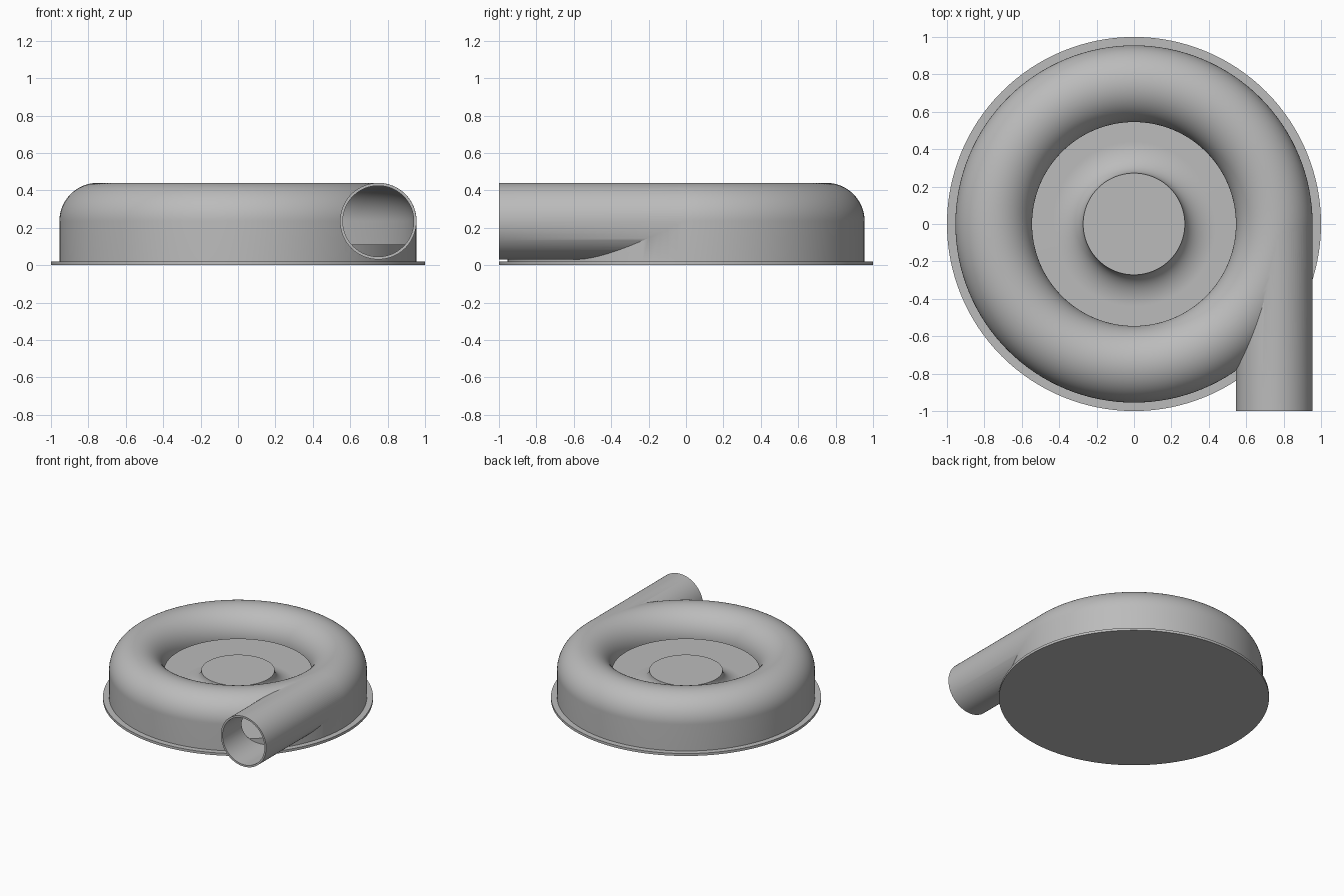
import bpy, bmesh
from math import pi, cos, sin, radians
from mathutils import Matrix, Vector

default = bpy.data.objects.get("Cube")
if default:
    bpy.data.objects.remove(default, do_unlink=True)

grey = bpy.data.materials.new("plain grey")
grey.use_nodes = True
grey.diffuse_color = (0.5, 0.5, 0.5, 1)
grey.node_tree.nodes["Principled BSDF"].inputs["Base Color"].default_value = (0.5, 0.5, 0.5, 1)

RING = 0.75      # radius of the channel centre line
MID = 0.235      # height of the channel centre line
OUTER = 0.205    # outside radius of the channel
INNER = 0.19     # inside radius of the channel
BASE = 0.02      # thickness of the base plate
FLOOR = 0.11     # height of the inner floor


def finish(name, bm):
    bmesh.ops.remove_doubles(bm, verts=bm.verts, dist=0.00005)
    bmesh.ops.recalc_face_normals(bm, faces=bm.faces)
    mesh = bpy.data.meshes.new(name)
    bm.to_mesh(mesh)
    bm.free()
    mesh.materials.append(grey)
    ob = bpy.data.objects.new(name, mesh)
    bpy.context.scene.collection.objects.link(ob)
    return ob


def arc(r, z, rx, rz, start, end, steps=24):
    angles = [radians(start + (end - start) * i / steps) for i in range(steps + 1)]
    return [(r + rx * cos(a), z + rz * sin(a)) for a in angles]


def lathe(name, profile, closed=False, steps=128):
    bm = bmesh.new()
    verts = [bm.verts.new((r, 0, z)) for r, z in profile]
    pairs = list(zip(verts, verts[1:]))
    if closed:
        pairs.append((verts[-1], verts[0]))
    edges = [bm.edges.new(p) for p in pairs]
    bmesh.ops.spin(bm, geom=verts + edges, cent=(0, 0, 0), axis=(0, 0, 1),
                   angle=2 * pi, steps=steps)
    return finish(name, bm)


def pipe(name, radius, y0, y1):
    bm = bmesh.new()
    place = Matrix.Translation(Vector((RING, (y0 + y1) / 2, MID))) @ Matrix.Rotation(pi / 2, 4, 'X')
    bmesh.ops.create_cone(bm, cap_ends=True, segments=96, radius1=radius,
                          radius2=radius, depth=y1 - y0, matrix=place)
    return finish(name, bm)


def activate(ob):
    bpy.ops.object.select_all(action='DESELECT')
    ob.select_set(True)
    bpy.context.view_layer.objects.active = ob


def combine(target, tool, operation):
    activate(target)
    mod = target.modifiers.new("cut", 'BOOLEAN')
    mod.operation = operation
    mod.solver = 'EXACT'
    mod.object = tool
    bpy.ops.object.modifier_apply(modifier=mod.name)
    bpy.data.objects.remove(tool, do_unlink=True)


# Round base plate
base_plate = lathe("base_plate", [(0, 0), (1, 0), (1, BASE), (0, BASE)])

# Inner floor with a flared hub in the middle
rise = MID - FLOOR
hub_floor = lathe("hub_and_floor",
                  [(0, MID)] + arc(0.44, MID, 0.168, rise, 180, 270)
                  + [(0.938, FLOOR), (0.938, BASE), (0, BASE)])

# Ring-shaped housing with a straight outlet pipe, hollowed out
housing = lathe("housing", [(RING - OUTER, BASE), (RING + OUTER, BASE)]
                + arc(RING, MID, OUTER, OUTER, 0, 180, 48), closed=True)
outlet = pipe("outlet", OUTER - 0.0005, -1, 0)
combine(housing, outlet, 'UNION')
hollow = lathe("hollow", [(0.5, 0.01), (RING + INNER, 0.01)]
               + arc(RING, MID, INNER, INNER, 0, 180, 48) + [(0.5, MID)], closed=True)
combine(housing, hollow, 'DIFFERENCE')
bore = pipe("bore", INNER - 0.0005, -1.1, 0)
combine(housing, bore, 'DIFFERENCE')

for ob in (base_plate, hub_floor, housing):
    activate(ob)
    bpy.ops.object.shade_smooth_by_angle(angle=radians(30))
